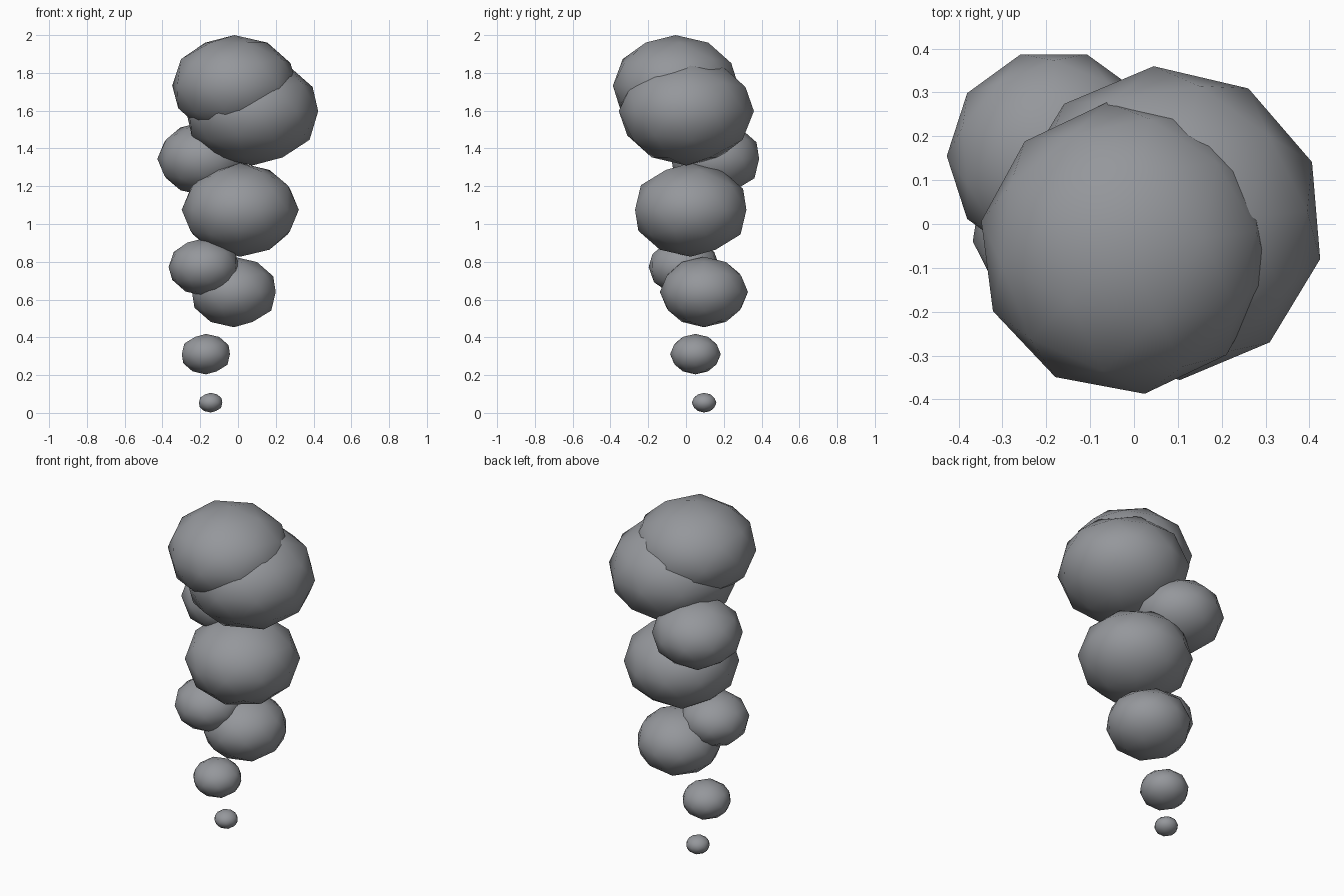
import bpy
import math

if "Cube" in bpy.data.objects:
    bpy.data.objects.remove(bpy.data.objects["Cube"])

# Single smoke colour
smoke = bpy.data.materials.new("smoke_grey")
smoke.diffuse_color = (0.30, 0.31, 0.33, 1.0)
smoke.use_nodes = True
smoke.node_tree.nodes["Principled BSDF"].inputs["Base Color"].default_value = smoke.diffuse_color

SQUASH = 0.8  # puffs are flattened vertically


def puff(name, x, y, z, radius, turn):
    """Flattened smooth low-poly ball turned about the vertical axis."""
    bpy.ops.mesh.primitive_ico_sphere_add(
        subdivisions=2, radius=radius, location=(x, y, z),
        rotation=(0, 0, math.radians(turn)))
    ob = bpy.context.object
    ob.name = name
    ob.scale = (1, 1, SQUASH)
    ob.data.materials.append(smoke)
    bpy.ops.object.shade_smooth()


# Small detached puffs at the bottom
puff("tiny_puff", -0.145, 0.096, 0.054, 0.065, 0)
puff("small_puff", -0.170, 0.050, 0.311, 0.134, 0)

# Lower cluster
puff("lower_puff", -0.022, 0.095, 0.640, 0.233, 0)
puff("lower_side_puff", -0.180, -0.010, 0.772, 0.190, -9)

# Middle cluster
puff("middle_puff", 0.012, 0.025, 1.075, 0.310, 18)
puff("back_side_puff", -0.183, 0.155, 1.345, 0.244, 18)

# Billowing top
puff("upper_puff", 0.075, 0.002, 1.597, 0.359, 4.8)
puff("top_puff", -0.019, -0.055, 1.732, 0.335, 7.4)
